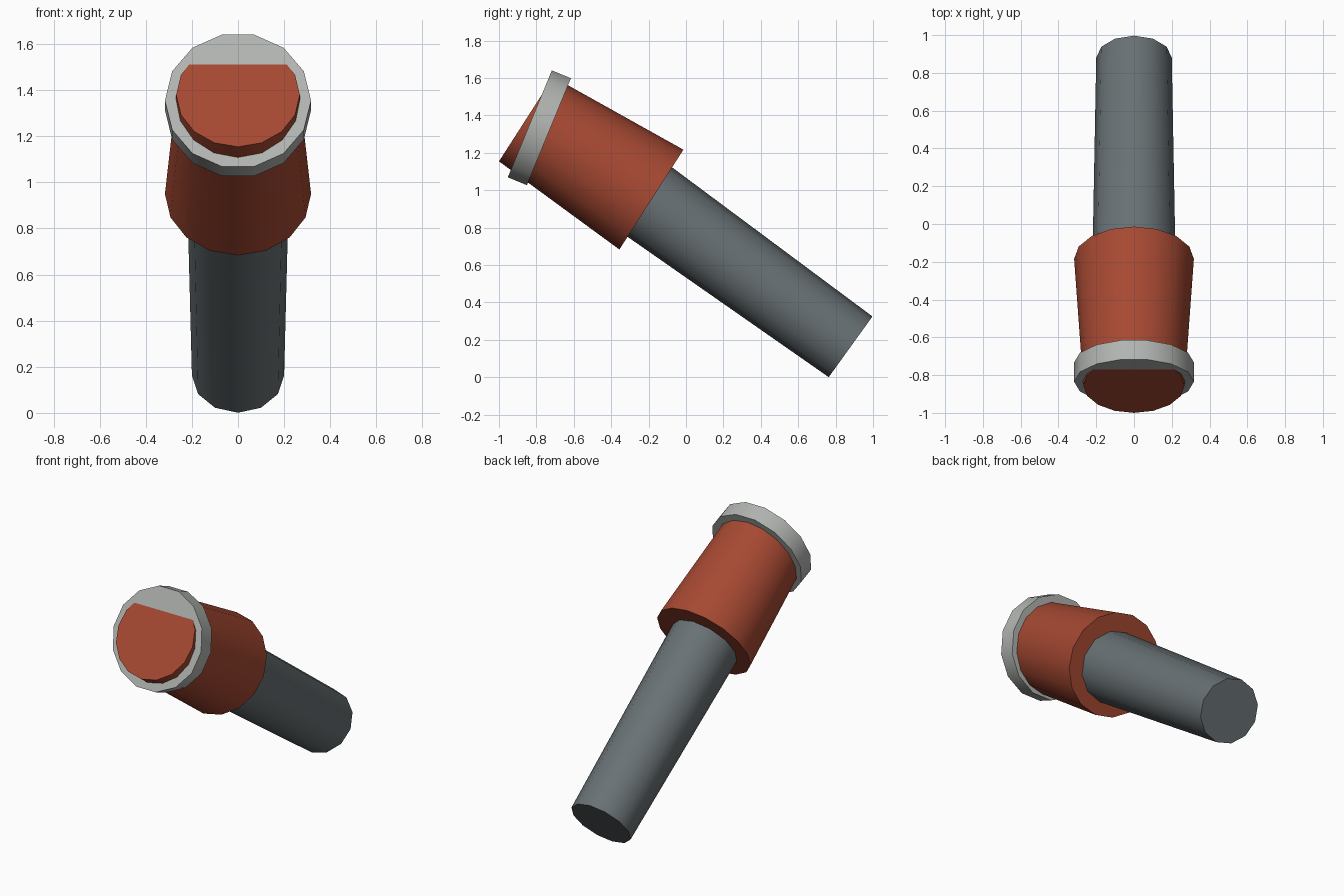
import bpy
import math
from mathutils import Vector

cube = bpy.data.objects.get("Cube")
if cube:
    bpy.data.objects.remove(cube, do_unlink=True)


def material(name, rgb):
    mat = bpy.data.materials.new(name)
    mat.use_nodes = True
    color = (*rgb, 1.0)
    mat.diffuse_color = color
    mat.node_tree.nodes["Principled BSDF"].inputs["Base Color"].default_value = color
    return mat


def tapered_cylinder(name, start, end, r_start, r_end, sides, mat, flat_top=False):
    """Cylinder between two (y, z) points on the symmetry plane."""
    a, b = Vector((0, *start)), Vector((0, *end))
    axis = b - a
    bpy.ops.mesh.primitive_cone_add(
        vertices=sides, radius1=r_start, radius2=r_end, depth=axis.length)
    obj = bpy.context.object
    obj.name = name
    # Turn half a side so an edge, not a corner, faces up
    if flat_top:
        obj.rotation_euler.z = math.pi / sides
        bpy.ops.object.transform_apply(location=False, rotation=True, scale=False)
    obj.rotation_euler = (math.atan2(-axis.y, axis.z), 0, 0)
    obj.location = (a + b) / 2
    obj.data.materials.append(mat)
    bpy.ops.object.shade_smooth_by_angle(angle=math.radians(35))
    return obj


red = material("brick red", (0.38, 0.066, 0.032))
dark_grey = material("slate grey", (0.14, 0.165, 0.175))
light_grey = material("light grey", (0.44, 0.46, 0.44))

# Long shaft, running slightly into the sleeve
tapered_cylinder("shaft", (0.88, 0.163), (-0.24, 0.97), 0.2, 0.221, 12, dark_grey)

# Thick sleeve, narrowing toward the front
tapered_cylinder("sleeve", (-0.185, 0.95), (-0.855, 1.38), 0.317, 0.268, 16, red)

# Tilted collar disc through the front of the sleeve
tapered_cylinder("collar", (-0.733, 1.313), (-0.835, 1.355), 0.317, 0.317, 14,
                 light_grey, flat_top=True)
